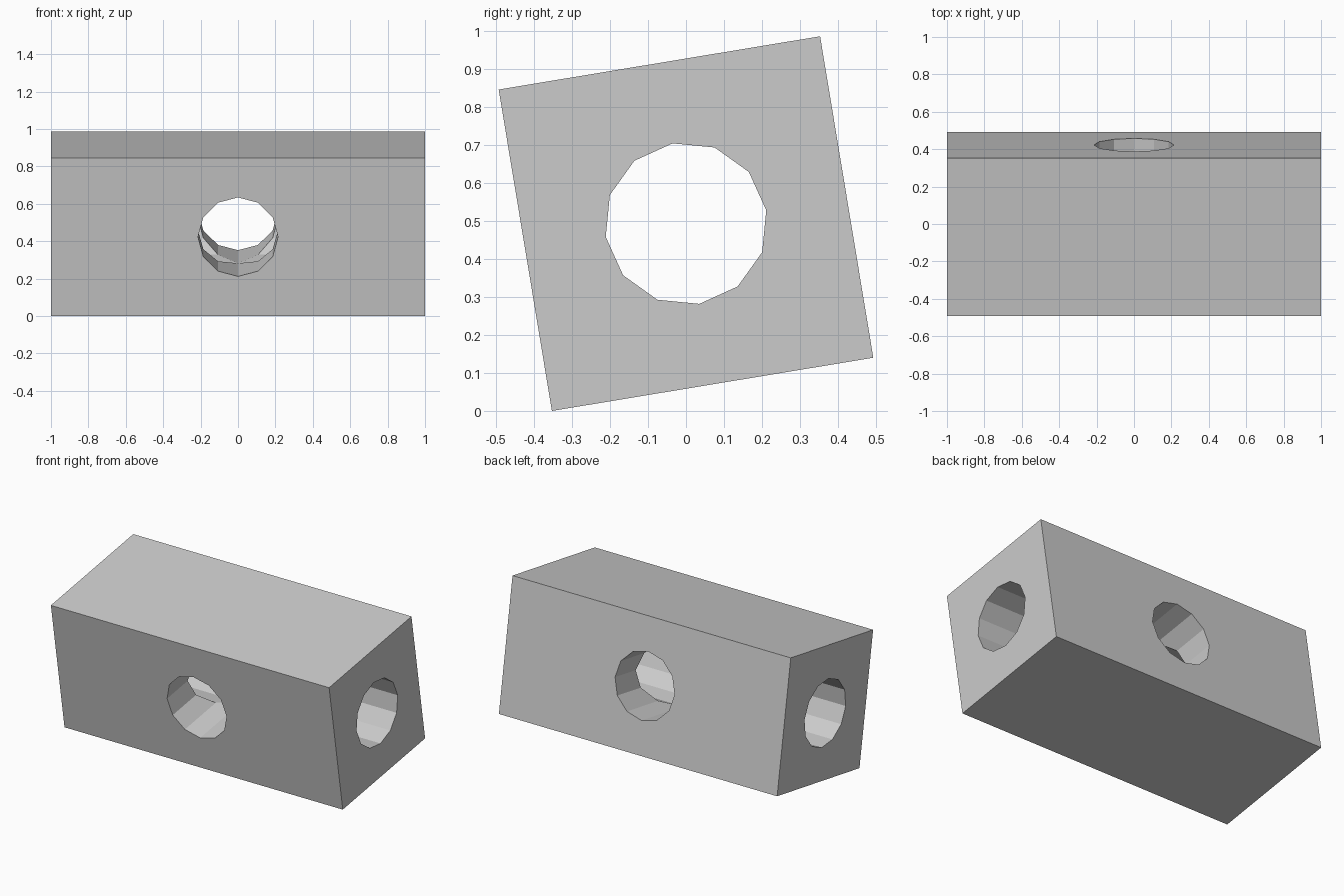
import bpy
from math import radians, pi

default = bpy.data.objects.get("Cube")
if default:
    bpy.data.objects.remove(default, do_unlink=True)

SIDE, TILT, CENTRE = 0.857, radians(9.4), (0, 0, 0.493)
HOLE_RADIUS = 0.214

grey = bpy.data.materials.new("plain grey")
grey.use_nodes = True
colour = (0.6, 0.6, 0.6, 1)
grey.diffuse_color = colour
grey.node_tree.nodes["Principled BSDF"].inputs["Base Color"].default_value = colour

# Square bar, built straight and tilted about its long axis at the end
bpy.ops.mesh.primitive_cube_add(size=1)
block = bpy.context.object
block.name = "block"
block.scale = (2, SIDE, SIDE)
bpy.ops.object.transform_apply(location=False, rotation=False, scale=True)
block.data.materials.append(grey)


def drill(name, rotation):
    """Cut a twelve-sided through hole along the rotated z axis."""
    bpy.ops.mesh.primitive_cylinder_add(vertices=12, radius=HOLE_RADIUS,
                                        depth=3, rotation=rotation)
    cutter = bpy.context.object
    cutter.name = name
    cutter.data.materials.append(grey)
    cut = block.modifiers.new(name, 'BOOLEAN')
    cut.operation = 'DIFFERENCE'
    cut.solver = 'EXACT'
    cut.object = cutter
    bpy.context.view_layer.objects.active = block
    bpy.ops.object.modifier_apply(modifier=cut.name)
    bpy.data.objects.remove(cutter, do_unlink=True)


# Lengthwise bore and cross bore meeting in the middle
drill("long_bore", (0, pi / 2, 0))
drill("cross_bore", (pi / 2, 0, 0))

block.rotation_euler.x = TILT
block.location = CENTRE
